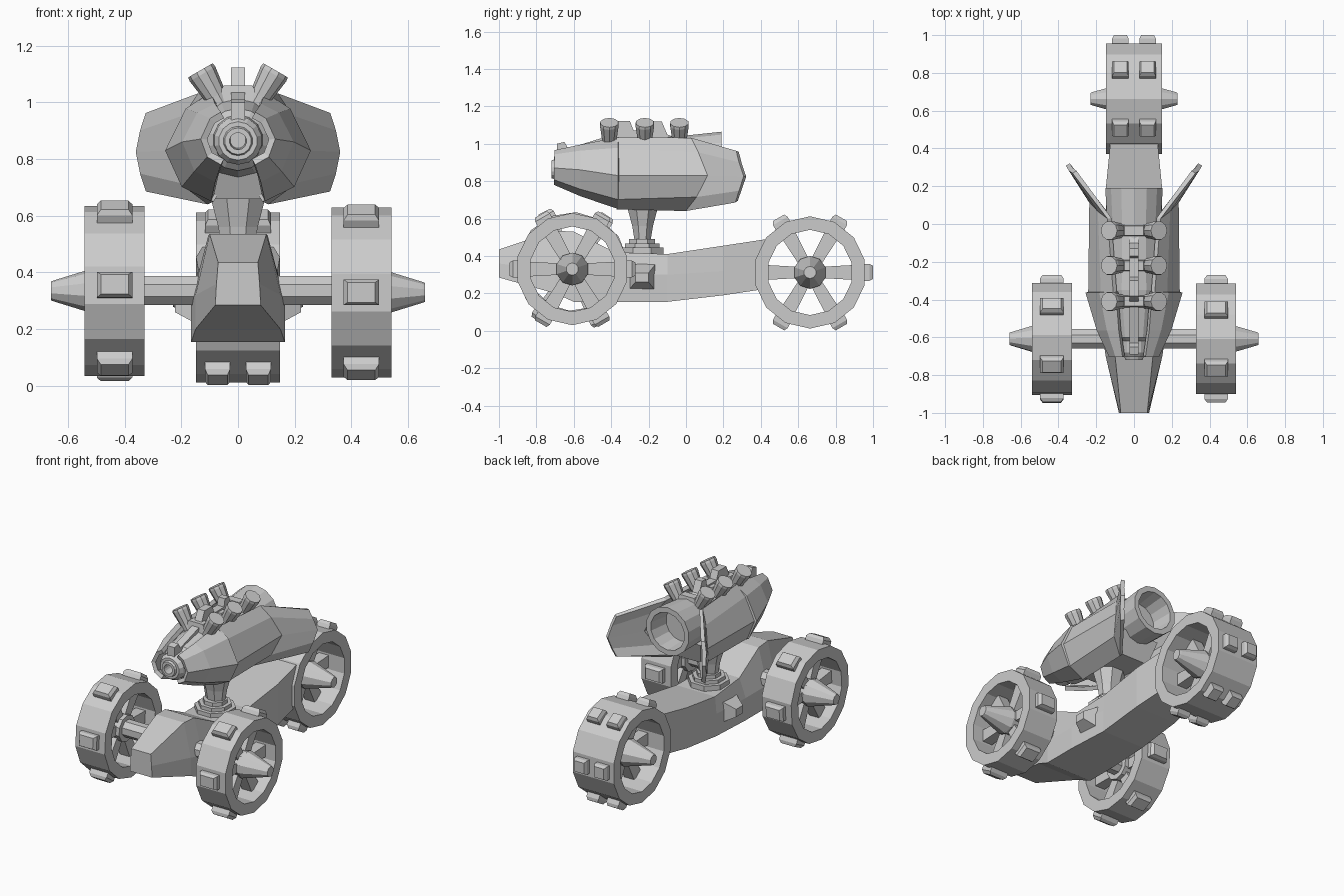
import bpy, bmesh
from math import sin, cos, pi, radians

if "Cube" in bpy.data.objects:
    bpy.data.objects.remove(bpy.data.objects["Cube"])


def add(name, verts, faces):
    me = bpy.data.meshes.new(name)
    me.from_pydata(verts, [], faces)
    bm = bmesh.new()
    bm.from_mesh(me)
    bmesh.ops.recalc_face_normals(bm, faces=bm.faces)
    bm.to_mesh(me)
    bm.free()
    ob = bpy.data.objects.new(name, me)
    bpy.context.collection.objects.link(ob)
    return ob


def loft(name, rows, closed=True, caps=True, loop=False):
    """Skin a list of equal-length point rows."""
    n, m = len(rows[0]), len(rows)
    verts = [p for r in rows for p in r]
    faces = []
    for i in range(m if loop else m - 1):
        a, b = i * n, ((i + 1) % m) * n
        for j in range(n if closed else n - 1):
            k = (j + 1) % n
            faces.append((a + j, a + k, b + k, b + j))
    if caps and closed and not loop:
        faces += [tuple(range(n)), tuple(range((m - 1) * n, m * n))]
    return add(name, verts, faces)


def ring(axis, t, r, c, n, rot=0.0, r2=None):
    """Polygon of n points at position t along an axis through c."""
    out = []
    for i in range(n):
        a = 2 * pi * (i + 0.5) / n + rot
        u, v = r * cos(a), (r2 or r) * sin(a)
        out.append({'x': (t, c[0] + u, c[1] + v), 'y': (c[0] + u, t, c[1] + v),
                    'z': (c[0] + u, c[1] + v, t)}[axis])
    return out


def turn(name, axis, prof, c, n, rot=0.0, loop=False):
    return loft(name, [ring(axis, t, r, c, n, rot) for t, r in prof], loop=loop)


def frustum(name, b0, b1, fn):
    """Tapered block: rectangles (u0,u1,v0,v1,w) mapped to space by fn."""
    rows = [[fn(u, v, b[4]) for u, v in ((b[0], b[2]), (b[1], b[2]), (b[1], b[3]), (b[0], b[3]))]
            for b in (b0, b1)]
    return loft(name, rows)


def mirror_x(ob):
    ob.modifiers.new("mirror", 'MIRROR')
    return ob


# Wheels: rim, spokes, hub cones and tread studs
def wheel(name, cx, cy, cz, half, stud_xs, stud_w, hub_tips, rot):
    c = (cy, cz)
    turn(name + "_rim", 'x', [(cx - half, .3), (cx + half, .3), (cx + half, .228), (cx - half, .228)],
         c, 14, rot, loop=True)
    turn(name + "_hub", 'x', [(cx - .06, .085), (cx + .06, .085)], c, 10, rot)
    for x1 in hub_tips:
        s = 1 if x1 > cx else -1
        turn(name + "_hub_cone", 'x', [(cx + s * .05, .088), (x1 - s * .01, .037), (x1, .033)], c, 10, rot)
    for i in range(6):
        a = i * pi / 3 + rot

        def polar(u, v, w):
            return (cx + u, cy + w * cos(a) - v * sin(a), cz + w * sin(a) + v * cos(a))
        frustum(name + "_spoke", (-.035, .035, -.03, .03, .06), (-.035, .035, -.04, .04, .24), polar)
        for x in stud_xs:
            w = stud_w / 2
            rows = [[polar(x + p * w * k, q * .045 * k, r) for p, q in ((-1, -1), (1, -1), (1, 1), (-1, 1))]
                    for k, r in ((1, .285), (1, .318), (.78, .337))]
            loft(name + "_stud", rows)


wheel("front_wheel_left", -.435, -.608, .335, .106, (0,), .125, (-.66,), radians(-4))
wheel("front_wheel_right", .435, -.608, .33, .106, (0,), .125, (.66,), 0)
wheel("rear_wheel", 0, .663, .312, .148, (-.072, .072), .088, (-.23, .23), 0)
turn("front_axle", 'x', [(-.43, .055), (.43, .055)], (-.608, .337), 8)

# Chassis: rows of y, top half width and z, middle half width and z, bottom half width and z
chassis = [(-1, .07, .435, .076, .36, .08, .285), (-.7, .10, .535, .15, .32, .15, .2),
           (-.6, .105, .53, .165, .30, .165, .155), (-.38, .12, .42, .165, .30, .165, .155),
           (-.1, .14, .41, .15, .30, .15, .155), (.2, .148, .455, .148, .32, .148, .19),
           (.43, .125, .49, .125, .35, .125, .225)]
loft("chassis", [[(a, y, az), (b, y, bz), (d, y, dz), (-d, y, dz), (-b, y, bz), (-a, y, az)]
                 for y, a, az, b, bz, d, dz in chassis])

# Side pods on the chassis
mirror_x(frustum("side_pod", (-.315, -.16, .21, .36, .13), (-.27, -.2, .26, .31, .222),
                 lambda u, v, w: (w, u, v)))

# Stepped turret base and neck
turn("turret_base", 'z', [(.38, .125), (.445, .125), (.445, .1), (.468, .1), (.468, .075), (.492, .075)],
     (0, -.235), 8)
loft("turret_neck", [ring('z', z, a, (0, -.232), 8, 0, b)
                     for z, a, b in ((.48, .062, .046), (.56, .075, .06), (.7, .115, .1))])
frustum("cradle", (-.105, .105, -.36, 0, .66), (-.14, .14, -.42, .05, .8), lambda u, v, w: (u, v, w))

# Cannon barrel, slightly rising to the rear, with hollow ends
barrel = [(-.66, .001), (-.66, .028), (-.72, .03), (-.72, .047), (-.705, .052), (-.705, .068), (-.68, .085),
          (-.62, .088), (-.6, .11), (-.35, .15), (0, .145), (.19, .156), (.19, .122), (.05, .11), (.05, .001)]
loft("cannon_barrel", [ring('y', y, r, (0, .863 + .05 * (y + .72)), 14) for y, r in barrel])


# Armour shells, mirrored
def shell(name, rows, thick):
    ob = loft(name, rows, closed=False)
    mirror_x(ob)
    so = ob.modifiers.new("thickness", 'SOLIDIFY')
    so.thickness = thick
    so.offset = 0
    return ob


def at(y, pts):
    return [(x, y, z) for x, z in pts]


shell("front_cowl", [at(-.70, ((.055, .955), (.09, .935), (.12, .87), (.10, .815), (.055, .79))),
                     at(-.56, ((.075, .985), (.135, .955), (.185, .86), (.145, .765), (.075, .73))),
                     at(-.36, ((.09, 1.025), (.175, .97), (.245, .83), (.19, .71), (.09, .662)))], .025)
shell("side_armour_fin", [at(-.37, ((.10, 1.025), (.165, .965), (.23, .83), (.18, .71), (.08, .66))),
                          [(.13, .03, 1.025), (.18, .07, .95), (.225, .12, .83), (.19, .06, .72), (.10, 0, .65)],
                          [(.315, .275, .96), (.335, .29, .90), (.35, .315, .825), (.335, .29, .75),
                           (.315, .27, .69)]], .025)

# Exhaust stacks leaning outward in three pairs, with saddles between
for y in (-.41, -.22, -.035):
    rows = []
    for d, r in ((0, .036), (.06, .04), (.15, .052), (.165, .05)):
        row = []
        for i in range(10):
            a = 2 * pi * i / 10
            u, v = r * cos(a), r * sin(a)
            row.append((.05 + .5 * d + .866 * u, y + v, .97 + .866 * d - .5 * u))
        rows.append(row)
    mirror_x(loft("exhaust_stack", rows))
    frustum("exhaust_saddle", (-.10, .10, y - .035, y + .035, .98), (-.05, .05, y - .025, y + .025, 1.06),
            lambda u, v, w: (u, v, w))

# Top spine with front sight and crests
spine = [(-.69, .92), (-.69, 1.0), (-.65, 1.01), (-.63, .975), (-.42, 1.04), (-.38, 1.122), (-.30, 1.122),
         (-.28, 1.07), (-.18, 1.07), (-.17, 1.12), (-.13, 1.12), (-.10, 1.05), (-.05, 1.03), (-.05, .95)]
loft("top_spine", [[(x, y, z) for y, z in spine] for x in (-.025, .025)])
